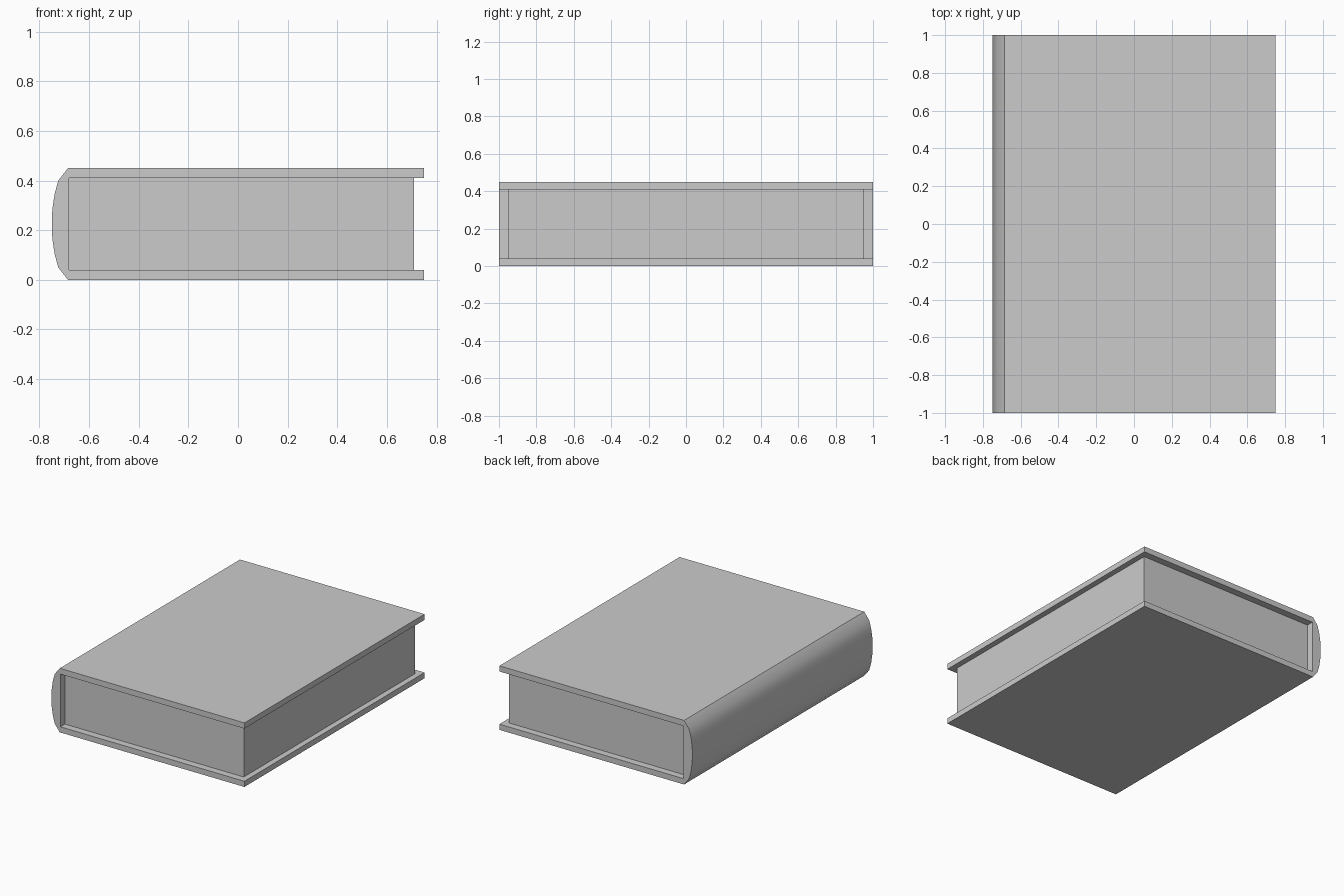
import bpy, bmesh, math
from mathutils import Vector

if "Cube" in bpy.data.objects:
    bpy.data.objects.remove(bpy.data.objects["Cube"])


def extrude_profile(name, profile, half_depth):
    """Extrude an x-z outline along y, centred on y = 0."""
    bm = bmesh.new()
    face = bm.faces.new([bm.verts.new((x, -half_depth, z)) for x, z in profile])
    ext = bmesh.ops.extrude_face_region(bm, geom=[face])
    verts = [g for g in ext["geom"] if isinstance(g, bmesh.types.BMVert)]
    bmesh.ops.translate(bm, verts=verts, vec=Vector((0, 2 * half_depth, 0)))
    bmesh.ops.recalc_face_normals(bm, faces=bm.faces)
    mesh = bpy.data.meshes.new(name)
    bm.to_mesh(mesh)
    bm.free()
    obj = bpy.data.objects.new(name, mesh)
    bpy.context.collection.objects.link(obj)
    return obj


HEIGHT, BOARD = 0.45, 0.04
RIGHT, INNER = 0.75, -0.68

# Rounded spine: upper half, mirrored about mid-height
upper = [(-0.685, 0.45), (-0.724, 0.40), (-0.739, 0.345), (-0.748, 0.285)]
lower = [(x, HEIGHT - z) for x, z in reversed(upper)]
spine = upper + [(-0.75, HEIGHT / 2)] + lower

# Hardback cover: two boards joined by the spine
boards = [(RIGHT, 0), (RIGHT, BOARD), (INNER, BOARD),
          (INNER, HEIGHT - BOARD), (RIGHT, HEIGHT - BOARD), (RIGHT, HEIGHT)]
cover = extrude_profile("cover", spine + boards, 1.0)
bpy.ops.object.select_all(action='DESELECT')
cover.select_set(True)
bpy.context.view_layer.objects.active = cover
bpy.ops.object.shade_smooth_by_angle(angle=math.radians(30))

# Page block, inset from the cover edges
extrude_profile("pages", [(INNER, BOARD), (0.71, BOARD),
                          (0.71, HEIGHT - BOARD), (INNER, HEIGHT - BOARD)], 0.95)
